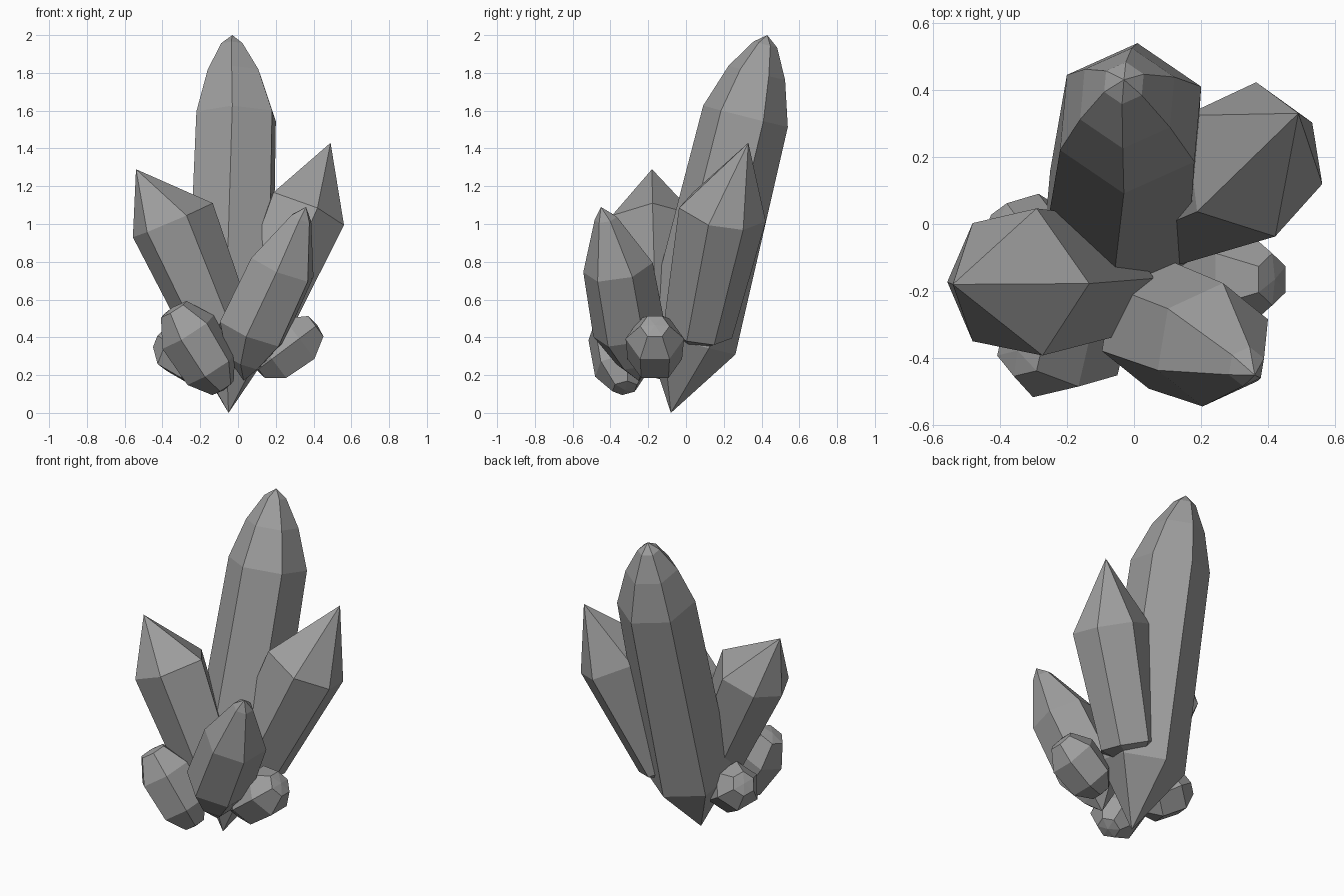
import bpy, bmesh, math
from mathutils import Vector

if "Cube" in bpy.data.objects:
    bpy.data.objects.remove(bpy.data.objects["Cube"])

# Dark grey stone
stone = bpy.data.materials.new("dark_stone")
stone.diffuse_color = (0.34, 0.34, 0.34, 1)
stone.use_nodes = True
stone.node_tree.nodes["Principled BSDF"].inputs["Base Color"].default_value = stone.diffuse_color


def crystal(name, base, rings, tip, angles):
    """Faceted convex crystal: pointed base, rings square to the axis, tip."""
    lo, hi = Vector(rings[0][0]), Vector(rings[-1][0])
    axis = (hi - lo).normalized()
    u = (Vector((1, 0, 0)) - axis * axis.x).normalized()
    v = axis.cross(u)
    bm = bmesh.new()
    bm.verts.new(base)
    bm.verts.new(tip)
    for centre, radius in rings:
        for deg in angles:
            a = math.radians(deg)
            bm.verts.new(Vector(centre) + radius * (u * math.cos(a) + v * math.sin(a)))
    bmesh.ops.convex_hull(bm, input=bm.verts[:])
    loose = [x for x in bm.verts if not x.link_faces]
    bmesh.ops.delete(bm, geom=loose, context='VERTS')
    bmesh.ops.dissolve_limit(bm, angle_limit=math.radians(3),
                             verts=bm.verts[:], edges=bm.edges[:])
    bmesh.ops.recalc_face_normals(bm, faces=bm.faces[:])
    me = bpy.data.meshes.new(name)
    bm.to_mesh(me)
    bm.free()
    me.materials.append(stone)
    ob = bpy.data.objects.new(name, me)
    bpy.context.collection.objects.link(ob)
    return ob


def hexagon(twist):
    return [twist + 60 * i for i in range(6)]


def stub(name, centre, direction, length, radius, twist=0):
    """Short rounded crystal, blunt at both ends."""
    c, d = Vector(centre), Vector(direction).normalized()
    h = length / 2
    rings = [(c + d * h * t, radius * r)
             for t, r in ((-0.95, 0.42), (-0.5, 0.93), (0.4, 1.0), (0.95, 0.5))]
    return crystal(name, c - d * h, rings, c + d * h, hexagon(twist))


# Tall leaning centre crystal with a blunt tip
crystal("main_crystal", (-0.05, -0.08, 0),
        [((-0.045, 0.02, 0.37), 0.25), ((-0.01, 0.315, 1.57), 0.232),
         ((-0.02, 0.375, 1.8), 0.155), ((-0.03, 0.42, 1.95), 0.065)],
        (-0.03, 0.43, 2.0), hexagon(25))

# Sharp side crystals with off-centre tips
crystal("left_crystal", (-0.06, -0.14, 0.28),
        [((-0.11, -0.16, 0.47), 0.185), ((-0.345, -0.175, 1.02), 0.23)],
        (-0.54, -0.18, 1.29), (0, 75, 130, 180, 230, 290))
crystal("right_crystal", (0.0, 0.03, 0.33),
        [((0.08, 0.06, 0.44), 0.19), ((0.345, 0.19, 1.07), 0.24)],
        (0.49, 0.33, 1.43), (33, 85, 150, 225, 290, 347))

# Front crystal with a narrow blunt tip
crystal("front_crystal", (0.03, -0.25, 0.17),
        [((0.03, -0.27, 0.27), 0.1), ((0.075, -0.3, 0.43), 0.195),
         ((0.235, -0.36, 0.77), 0.188), ((0.335, -0.425, 1.03), 0.06)],
        (0.36, -0.45, 1.09), hexagon(20))

# Small stubs around the foot
stub("front_left_stub", (-0.21, -0.35, 0.34), (-0.5, -0.1, 0.8), 0.52, 0.165, 15)
stub("back_left_stub", (-0.28, -0.07, 0.31), (-0.75, 0.4, 0.5), 0.34, 0.145, 0)
stub("right_stub", (0.26, -0.165, 0.345), (0.8, 0.0, 0.6), 0.4, 0.155, 30)
